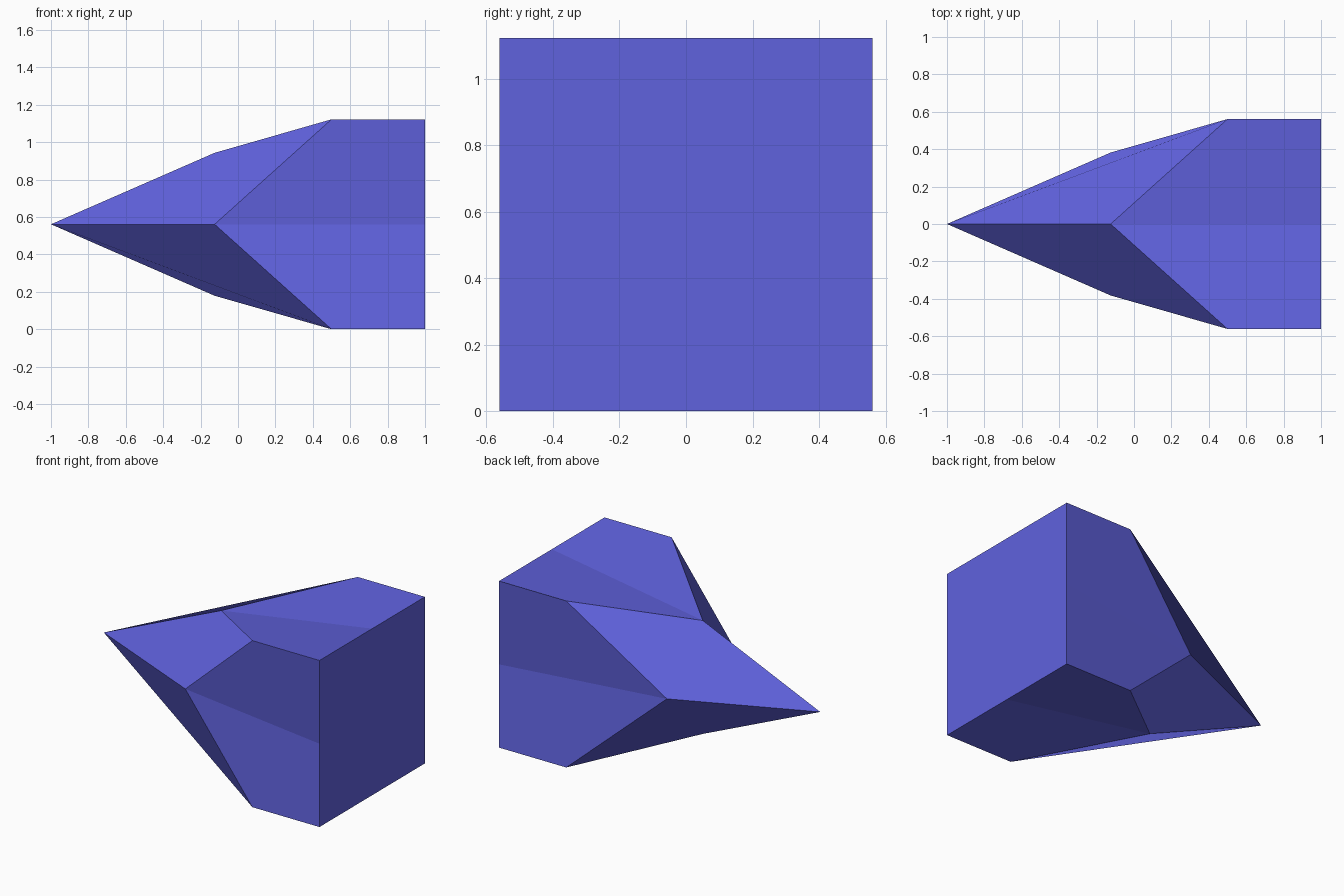
import bpy
import bmesh

if "Cube" in bpy.data.objects:
    bpy.data.objects.remove(bpy.data.objects["Cube"])

HALF = 0.561       # half width of the square rear block
MID = 0.382        # distance of the pinched ridge points from the axis
X_TIP, X_MID, X_SHOULDER, X_END = -1.0, -0.125, 0.5, 1.0

mat = bpy.data.materials.new("blue violet")
mat.diffuse_color = (0.117, 0.122, 0.73, 1)
mat.use_nodes = True
mat.node_tree.nodes["Principled BSDF"].inputs["Base Color"].default_value = mat.diffuse_color

bm = bmesh.new()


def nose_point(a, b):
    """3 x 3 nose grid: centre is the tip, edge middles are pinched, corners are shoulders."""
    n = abs(a) + abs(b)
    x = (X_TIP, X_MID, X_SHOULDER)[n]
    r = (0, MID, HALF)[n]
    return bm.verts.new((x, a * r, HALF + b * r))


steps = (-1, 0, 1)
nose = {(a, b): nose_point(a, b) for a in steps for b in steps}
end = {(a, b): bm.verts.new((X_END, a * HALF, HALF + b * HALF))
       for a in steps for b in steps if (a, b) != (0, 0)}
end[0, 0] = bm.verts.new((X_END, 0, HALF))


def quad(p, q, r, s, flip=False):
    bm.faces.new((p, s, r, q) if flip else (p, q, r, s))


for i in (-1, 0):
    # pointed nose and flat rear, four quads each
    for j in (-1, 0):
        keys = ((i, j), (i, j + 1), (i + 1, j + 1), (i + 1, j))
        quad(*[nose[k] for k in keys])
        quad(*[end[k] for k in keys], flip=True)
    # creased side walls
    for s in (-1, 1):
        lo, hi = (s, i), (s, i + 1)
        quad(nose[lo], end[lo], end[hi], nose[hi], flip=s > 0)
        lo, hi = (i, s), (i + 1, s)
        quad(nose[lo], end[lo], end[hi], nose[hi], flip=s < 0)

mesh = bpy.data.meshes.new("pointed_block")
bm.to_mesh(mesh)
bm.free()
mesh.materials.append(mat)
obj = bpy.data.objects.new("pointed_block", mesh)
bpy.context.collection.objects.link(obj)
